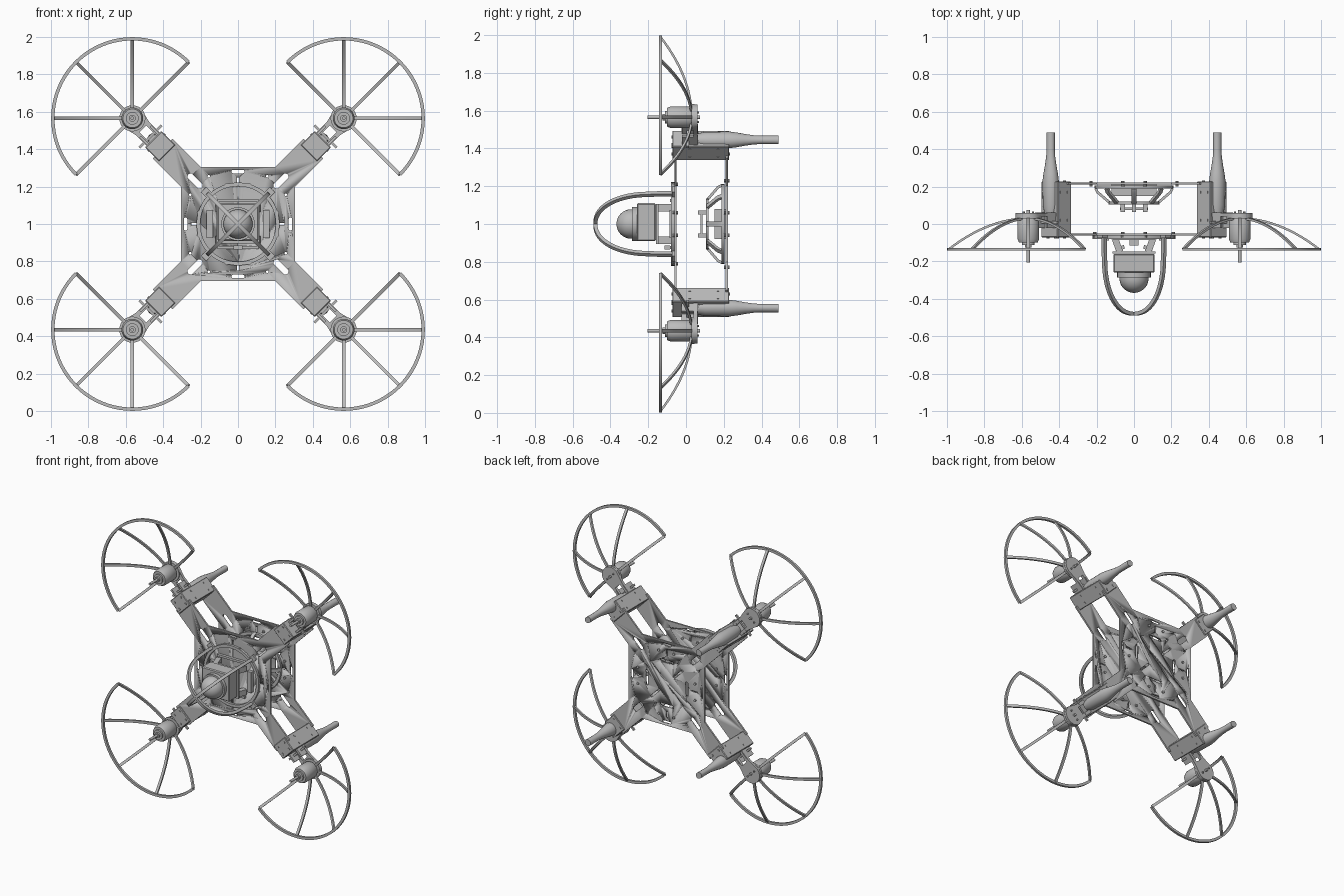
import bpy, bmesh, math
from math import sin, cos, pi
from mathutils import Matrix, Vector

cube = bpy.data.objects.get("Cube")
if cube:
    bpy.data.objects.remove(cube, do_unlink=True)

grey = bpy.data.materials.new("frame grey")
grey.use_nodes = True
COLOUR = (0.5, 0.5, 0.5, 1)
grey.diffuse_color = COLOUR
grey.node_tree.nodes["Principled BSDF"].inputs["Base Color"].default_value = COLOUR

# Parts are drawn lying flat (z = lens direction), then tipped upright
BASE = Matrix.Translation((0, 0, 1)) @ Matrix.Rotation(pi / 2, 4, 'X')
DIAGONALS = [pi / 4 + k * pi / 2 for k in range(4)]
QUARTERS = [k * pi / 2 for k in range(4)]


def finish(name, bm, angles=(0,)):
    """Turn a bmesh into one object per angle around the lens axis."""
    bmesh.ops.recalc_face_normals(bm, faces=bm.faces[:])
    mesh = bpy.data.meshes.new(name)
    bm.to_mesh(mesh)
    bm.free()
    mesh.materials.append(grey)
    mesh.polygons.foreach_set("use_smooth", [True] * len(mesh.polygons))
    mesh.set_sharp_from_angle(angle=math.radians(35))
    for a in angles:
        ob = bpy.data.objects.new(name, mesh)
        bpy.context.collection.objects.link(ob)
        ob.matrix_world = BASE @ Matrix.Rotation(a, 4, 'Z')
    return ob


def box(bm, centre, size, tilt=None):
    m = Matrix.Translation(centre) @ (tilt or Matrix()) @ Matrix.Diagonal((*size, 1))
    bmesh.ops.create_cube(bm, size=1, matrix=m)


def loft(bm, rings, close=False):
    """Skin a list of equal-length point rings and cap the ends."""
    vs = [[bm.verts.new(p) for p in ring] for ring in rings]
    n = len(vs[0])
    for a, b in zip(vs, vs[1:] + (vs[:1] if close else [])):
        for i in range(n):
            bm.faces.new((a[i], a[(i + 1) % n], b[(i + 1) % n], b[i]))
    if not close:
        bm.faces.new(vs[0][::-1])
        bm.faces.new(vs[-1])


def lathe(bm, profile, x=0, y=0, stretch=1, seg=28):
    """Stack of (radius, height) rings; stretch widens them sideways."""
    loft(bm, [[(x + r * cos(2 * pi * i / seg), y + stretch * r * sin(2 * pi * i / seg), z)
               for i in range(seg)] for r, z in profile])


def prism(bm, outline, z0, z1):
    loft(bm, [[(x, y, z) for x, y in outline] for z in (z0, z1)])


def sweep(bm, pts, side, w, t, close=False):
    """Rectangular bar along a path; side is the constant width direction."""
    pts, side, rings = [Vector(p) for p in pts], Vector(side), []
    n = len(pts)
    for i, p in enumerate(pts):
        a = pts[(i - 1) % n] if close else pts[max(i - 1, 0)]
        b = pts[(i + 1) % n] if close else pts[min(i + 1, n - 1)]
        up = (b - a).normalized().cross(side) * t / 2
        s = side * w / 2
        rings.append([p + s + up, p - s + up, p - s - up, p + s - up])
    loft(bm, rings, close)


def arc(r, z, a0, a1, n, x=0):
    return [(x + r * cos(a0 + (a1 - a0) * i / n), r * sin(a0 + (a1 - a0) * i / n), z)
            for i in range(n + 1)]


def slot(bm, x, y, length, width, angle):
    """Round-ended cutter prism."""
    h, r = (length - width) / 2, width / 2
    pts = []
    for end in (0, 1):
        for i in range(7):
            t = -pi / 2 + pi * i / 6 + end * pi
            u, v = (h if end == 0 else -h) + r * cos(t), r * sin(t)
            pts.append((x + u * cos(angle) - v * sin(angle), y + u * sin(angle) + v * cos(angle)))
    prism(bm, pts, -0.4, 0.4)


def body_plate(name, z0, z1, slots):
    """Square plate with four diagonal arms and repeated slots."""
    corner = [(0.305, 0.2), (0.455, 0.35), (0.35, 0.455), (0.2, 0.305)]
    outline = [(x * cos(q) - y * sin(q), x * sin(q) + y * cos(q)) for q in QUARTERS for x, y in corner]
    bm = bmesh.new()
    prism(bm, outline, z0, z1)
    plate = finish(name, bm)
    bm = bmesh.new()
    for q in QUARTERS:
        for r, a, length, width, turn in slots:
            slot(bm, r * cos(q + a), r * sin(q + a), length, width, q + a + turn)
    cutter = finish("slot_cutter", bm)
    cutter.hide_render = True
    mod = plate.modifiers.new("slots", 'BOOLEAN')
    mod.object, mod.operation, mod.solver = cutter, 'DIFFERENCE', 'EXACT'
    bpy.context.view_layer.update()
    cut = bpy.data.meshes.new_from_object(plate.evaluated_get(bpy.context.evaluated_depsgraph_get()))
    plate.modifiers.clear()
    plate.data = cut
    bpy.data.objects.remove(cutter, do_unlink=True)


# Front and back body plates: (radius, angle, length, width, turn)
edge_slots = [(0.325, pi / 4, 0.1, 0.034, 0), (0.28, 0, 0.07, 0.018, pi / 2),
              (0.225, 0, 0.05, 0.01, 0), (0.3, 0.55, 0.014, 0.013, 0), (0.3, -0.55, 0.014, 0.013, 0)]
body_plate("front_plate", 0.05, 0.062, edge_slots)
body_plate("back_plate", -0.222, -0.21, edge_slots + [
    (0.13, pi / 4, 0.11, 0.013, 0), (0.16, 0, 0.11, 0.022, pi / 2), (0.2, 0.5, 0.04, 0.012, 0)])

# Propeller guards: half rim with five curved spokes
D, R = 0.799, 0.425
bm = bmesh.new()
sweep(bm, arc(R, 0.135, -pi / 2, pi / 2, 40, D), (0, 0, 1), 0.016, 0.018)
for k in range(5):
    a = -pi / 2 + k * pi / 4
    path = [(D + r * cos(a), r * sin(a), -0.03 + 0.165 * (r / R) ** 2)
            for r in [0.04 + (R - 0.04) * i / 12 for i in range(13)]]
    sweep(bm, path, (-sin(a), cos(a), 0), 0.018, 0.012)
finish("propeller_guard", bm, DIAGONALS)

# Motors with shafts
bm = bmesh.new()
lathe(bm, [(0.07, -0.045), (0.07, -0.03), (0.052, -0.03), (0.058, -0.02), (0.058, 0.08),
           (0.05, 0.1), (0.034, 0.1), (0.034, 0.112), (0.018, 0.112), (0.018, 0.125),
           (0.009, 0.125), (0.009, 0.205)], D)
lathe(bm, [(0.009, -0.075), (0.009, -0.04)], D, seg=12)
finish("motor", bm, DIAGONALS)

# Folding arms that carry the motors
bm = bmesh.new()
end = [(x, y) for x, y, z in arc(0.068, 0, -pi / 2, pi / 2, 16, D)]
prism(bm, [(0.72, -0.05)] + end + [(0.72, 0.05)], -0.06, -0.04)
for s in (-1, 1):
    box(bm, (0.69, s * 0.038, -0.05), (0.12, 0.024, 0.02))
    box(bm, (0.665, s * 0.04, -0.02), (0.07, 0.014, 0.085))
    lathe(bm, [(0.006, -0.068), (0.006, -0.055)], D, s * 0.035, seg=10)
sweep(bm, [(0.662, -0.085, -0.01), (0.662, 0.085, -0.01)], (1, 0, 0), 0.013, 0.013)
finish("motor_arm", bm, DIAGONALS)

# Arm blocks joining both plates, with screws
bm = bmesh.new()
box(bm, (0.588, 0, -0.078), (0.106, 0.122, 0.3))
bmesh.ops.bevel(bm, geom=bm.edges[:], offset=0.004, segments=1, affect='EDGES')
for x in (0.56, 0.615):
    for y in (-0.035, 0.035):
        lathe(bm, [(0.008, -0.232), (0.008, 0.077)], x, y, seg=10)
for z in (-0.17, -0.02):
    for x in (0.56, 0.615):
        box(bm, (x, 0, z), (0.012, 0.13, 0.012))
finish("arm_block", bm, DIAGONALS)

# Landing legs
bm = bmesh.new()
lathe(bm, [(0.03, -0.05), (0.04, -0.1), (0.042, -0.23), (0.037, -0.27), (0.03, -0.31),
           (0.023, -0.36), (0.021, -0.4), (0.022, -0.49)], 0.63, 0, 1.1, 20)
finish("landing_leg", bm, DIAGONALS)

# Lens cage: mounting ring and four ribs meeting at the tip
bm = bmesh.new()
sweep(bm, arc(0.212, 0.07, 0, 2 * pi, 48)[:-1], (0, 0, 1), 0.018, 0.02, True)
finish("cage_ring", bm)
bm = bmesh.new()
rib = [(0.226, 0, 0.06), (0.226, 0, 0.14)]
rib += [(0.222 * cos(t) ** 0.9, 0, 0.2 + 0.28 * sin(t)) for t in [pi / 2 * i / 16 for i in range(16)]]
sweep(bm, rib + [(0, 0, 0.48)], (0, 1, 0), 0.02, 0.02)
box(bm, (0.235, 0, 0.068), (0.05, 0.04, 0.014))
finish("cage_rib", bm, DIAGONALS)

# Camera body and lens dome
bm = bmesh.new()
box(bm, (0, 0.01, 0.21), (0.22, 0.2, 0.1))
bmesh.ops.bevel(bm, geom=bm.edges[:], offset=0.006, segments=1, affect='EDGES')
finish("camera_body", bm)
bm = bmesh.new()
dome = [(0.078 * cos(t), 0.29 + 0.078 * sin(t)) for t in [pi / 2 * i / 10 for i in range(10)]]
lathe(bm, [(0.09, 0.255), (0.09, 0.285), (0.078, 0.285)] + dome + [(0.004, 0.368)])
finish("camera_lens", bm)

# Camera mount behind the body
bm = bmesh.new()
box(bm, (0, 0, 0.152), (0.23, 0.21, 0.012))
for sx in (-1, 1):
    box(bm, (sx * 0.15, 0, 0.075), (0.035, 0.15, 0.026))
    box(bm, (0, sx * 0.125, 0.075), (0.22, 0.016, 0.02))
    for sy in (-1, 1):
        tilt = Matrix.Rotation(-sx * 0.35, 4, 'Y')
        box(bm, (sx * 0.09, sy * 0.085, 0.11), (0.035, 0.04, 0.085), tilt)
        box(bm, (sx * 0.075, sy * 0.085, 0.13), (0.05, 0.02, 0.02), tilt)
finish("camera_mount", bm)
bm = bmesh.new()
box(bm, (0, -0.125, 0.1), (0.05, 0.02, 0.03))
finish("mount_connector", bm)

# Inner tray hung on the back plate: ring, sloping struts, platform
bm = bmesh.new()
sweep(bm, arc(0.2, -0.197, 0, 2 * pi, 40)[:-1], (0, 0, 1), 0.016, 0.022, True)
sweep(bm, arc(0.125, -0.112, 0, 2 * pi, 32)[:-1], (0, 0, 1), 0.014, 0.02, True)
finish("tray_rings", bm)
bm = bmesh.new()
sweep(bm, [(0.205, 0, -0.19), (0.195, 0, -0.17), (0.125, 0, -0.11)], (0, 1, 0), 0.026, 0.014)
finish("tray_strut", bm, DIAGONALS + QUARTERS)
bm = bmesh.new()
box(bm, (0, 0, -0.18), (0.24, 0.16, 0.06))
box(bm, (0, 0, -0.112), (0.23, 0.1, 0.01))
box(bm, (0, 0, -0.082), (0.15, 0.12, 0.012))
for x in (-0.06, 0, 0.06):
    for y in (-0.06, 0.06):
        box(bm, (x, y, -0.088), (0.022, 0.022, 0.05))
finish("inner_tray", bm)

# Plate screws
bm = bmesh.new()
for y in (-0.06, 0.06):
    lathe(bm, [(0.009, 0.042), (0.009, 0.072)], 0.21, y, seg=10)
    lathe(bm, [(0.009, -0.23), (0.009, -0.2)], 0.23, y, seg=10)
finish("plate_screws", bm, QUARTERS)
